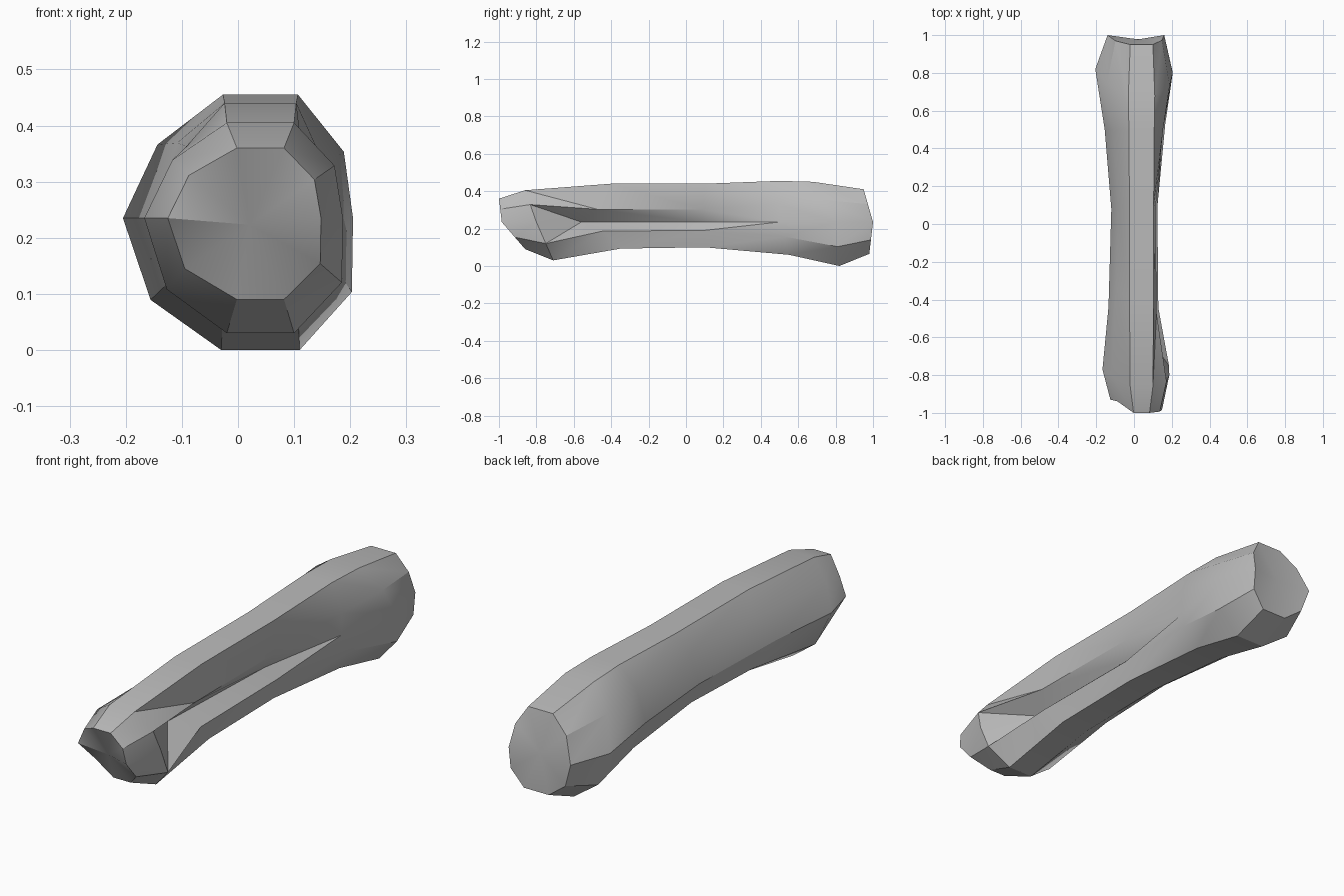
import bpy
import bmesh

cube = bpy.data.objects.get("Cube")
if cube:
    bpy.data.objects.remove(cube, do_unlink=True)

MID_Z = 0.235      # height of the side corners
FLAT_X = 0.04      # middle of the flat top and bottom strips

# Ten-sided section, clockwise from the top left corner: (side, height).
# A side value of None marks a corner of the flat top or bottom strip.
SECTION = [("flat", -1, 1), ("flat", 1, 1),
           ("right", 0.92, 0.55), ("right", 1, 0), ("right", 0.99, -0.56),
           ("flat", 1, -1), ("flat", -1, -1),
           ("left", 0.76, -0.62), ("left", 1, 0), ("left", 0.7, 0.61)]

# Rings from front to back:
# y at top, side, bottom; left and right reach; low and high z;
# half width of the flat strips; groove depth; y shift of the left side
RINGS = [
    (-1, -0.985, -0.86, -0.125, 0.148, 0.09, 0.36, 0.042, 0, 0.055),
    (-0.86, -0.8, -0.71, -0.167, 0.187, 0.03, 0.405, 0.06, 0, 0.03),
    (-0.4, -0.56, -0.35, -0.135, 0.13, 0.093, 0.44, 0.064, 0.08, 0.12),
    (0.1, 0.08, 0.1, -0.12, 0.125, 0.1, 0.44, 0.064, 0.05, 0),
    (0.5, 0.5, 0.55, -0.155, 0.167, 0.06, 0.455, 0.067, 0.017, 0),
    (0.68, 0.8, 0.82, -0.205, 0.205, 0, 0.45, 0.07, 0, 0.02),
    (0.95, 1, 0.98, -0.14, 0.16, 0.065, 0.41, 0.06, 0, 0),
]


def corner(ring, index):
    """Position of one section corner on a ring."""
    top, side, bottom, left, right, low, high, flat, groove, shift = ring
    kind, across, up = SECTION[index]
    y = side + abs(up) * ((top if up > 0 else bottom) - side)
    if kind == "right":
        up *= 1 - min(0.4, groove * 12)     # groove lips draw together
        x = right * across - (groove if up == 0 else 0)
    elif kind == "left":
        x = left * across
        y += shift
    else:
        x = FLAT_X + flat * across
    z = MID_Z + up * (high - MID_Z if up > 0 else MID_Z - low)
    return x, y, z


# Shaft: skin the rings, with diagonals that fold into the groove
bm = bmesh.new()
count = len(SECTION)
loops = [[bm.verts.new(corner(ring, i)) for i in range(count)] for ring in RINGS]
for near, far in zip(loops, loops[1:]):
    for i in range(count):
        j = (i + 1) % count
        if i < 3:
            bm.faces.new((near[i], near[j], far[j]))
            bm.faces.new((near[i], far[j], far[i]))
        else:
            bm.faces.new((near[i], near[j], far[i]))
            bm.faces.new((near[j], far[j], far[i]))

# End caps, as shallow fans
caps = [bm.faces.new(loops[0]), bm.faces.new(loops[-1])]
bmesh.ops.poke(bm, faces=caps)
bmesh.ops.recalc_face_normals(bm, faces=bm.faces[:])

mesh = bpy.data.meshes.new("grooved_shaft")
bm.to_mesh(mesh)
bm.free()
shaft = bpy.data.objects.new("grooved_shaft", mesh)
bpy.context.collection.objects.link(shaft)

# Plain grey
grey = bpy.data.materials.new("plain_grey")
grey.use_nodes = True
colour = (0.5, 0.5, 0.5, 1)
grey.diffuse_color = colour
grey.node_tree.nodes["Principled BSDF"].inputs["Base Color"].default_value = colour
mesh.materials.append(grey)

# Smooth shading with sharp creases
bpy.ops.object.select_all(action="DESELECT")
shaft.select_set(True)
bpy.context.view_layer.objects.active = shaft
bpy.ops.object.shade_smooth_by_angle(angle=0.52)
